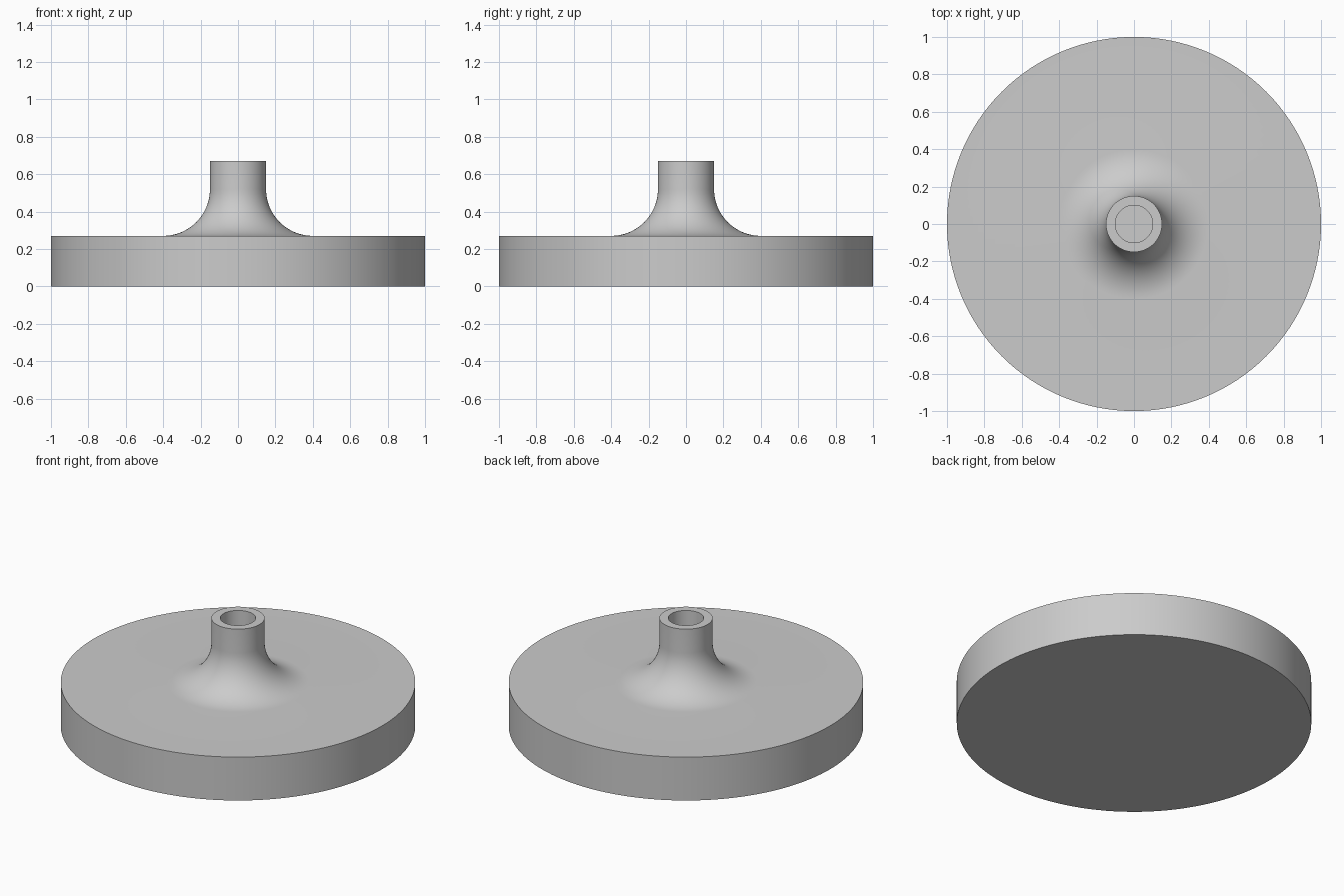
import bpy, bmesh, math

if "Cube" in bpy.data.objects:
    bpy.data.objects.remove(bpy.data.objects["Cube"])

SEGMENTS = 128
PLATE_R, PLATE_TOP = 1.0, 0.27
NECK_R, NECK_TOP = 0.15, 0.67
BORE_R, FILLET = 0.10, 0.25

grey = bpy.data.materials.new("light_grey")
grey.diffuse_color = (0.6, 0.6, 0.6, 1)
grey.use_nodes = True
grey.node_tree.nodes["Principled BSDF"].inputs["Base Color"].default_value = grey.diffuse_color

# Half profile: plate underside and rim, fillet up to the neck, then the bore
profile = [(0, 0), (PLATE_R, 0), (PLATE_R, PLATE_TOP)]
for i in range(17):
    a = math.pi / 2 * i / 16
    profile.append((NECK_R + FILLET * (1 - math.sin(a)),
                    PLATE_TOP + FILLET * (1 - math.cos(a))))
profile += [(NECK_R, NECK_TOP), (BORE_R, NECK_TOP), (BORE_R, PLATE_TOP), (0, PLATE_TOP)]

# Revolve the profile around the z axis
bm = bmesh.new()
verts = [bm.verts.new((r, 0, z)) for r, z in profile]
edges = [bm.edges.new(pair) for pair in zip(verts, verts[1:])]
bmesh.ops.spin(bm, geom=verts + edges, cent=(0, 0, 0), axis=(0, 0, 1),
               angle=2 * math.pi, steps=SEGMENTS)
bmesh.ops.remove_doubles(bm, verts=bm.verts[:], dist=1e-5)
bmesh.ops.recalc_face_normals(bm, faces=bm.faces[:])

mesh = bpy.data.meshes.new("flanged_disc")
bm.to_mesh(mesh)
bm.free()
mesh.materials.append(grey)
disc = bpy.data.objects.new("flanged_disc", mesh)
bpy.context.collection.objects.link(disc)

# Smooth curved walls, crisp rims
bpy.context.view_layer.objects.active = disc
disc.select_set(True)
bpy.ops.object.shade_smooth_by_angle(angle=math.radians(30))
